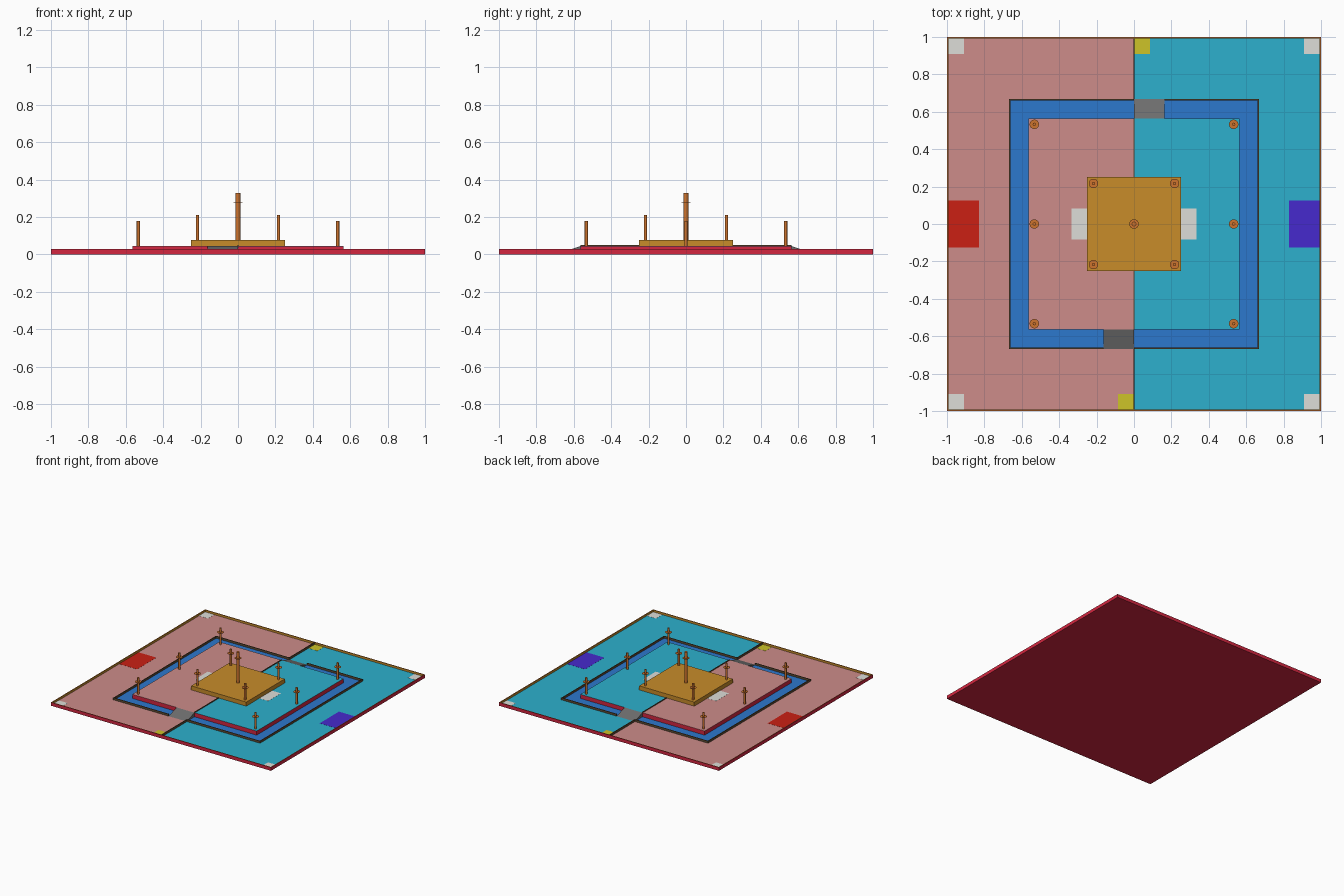
import bpy, bmesh, math

if "Cube" in bpy.data.objects:
    bpy.data.objects.remove(bpy.data.objects["Cube"])


def mat(name, r, g, b):
    lin = [(c / 255 / 12.92) if c < 11 else ((c / 255 + 0.055) / 1.055) ** 2.4 for c in (r, g, b)]
    m = bpy.data.materials.new(name)
    m.diffuse_color = (*lin, 1)
    m.use_nodes = True
    m.node_tree.nodes["Principled BSDF"].inputs["Base Color"].default_value = m.diffuse_color
    return m


CRIMSON = mat("crimson", 212, 38, 64)
PINK = mat("pink", 205, 140, 138)
CYAN = mat("cyan", 45, 176, 205)
BLUE = mat("moat_blue", 44, 120, 205)
GOLD = mat("gold", 200, 140, 42)
BROWN = mat("dark_brown", 95, 75, 50)
ORANGE = mat("orange", 205, 115, 45)
GREY = mat("ramp_grey", 110, 110, 110)
WHITE = mat("white", 222, 222, 216)
YELLOW = mat("yellow", 205, 195, 40)
RED = mat("red", 203, 32, 20)
PURPLE = mat("purple", 70, 42, 205)


def finish(bm, name, m):
    bmesh.ops.recalc_face_normals(bm, faces=bm.faces)
    me = bpy.data.meshes.new(name)
    bm.to_mesh(me)
    bm.free()
    me.materials.append(m)
    ob = bpy.data.objects.new(name, me)
    bpy.context.collection.objects.link(ob)
    return ob


def add_box(bm, x0, x1, y0, y1, z0, z1):
    vs = bmesh.ops.create_cube(bm, size=1)["verts"]
    for v in vs:
        v.co = (x1 if v.co.x > 0 else x0, y1 if v.co.y > 0 else y0, z1 if v.co.z > 0 else z0)


def boxes(name, m, *dims):
    bm = bmesh.new()
    for d in dims:
        add_box(bm, *d)
    return finish(bm, name, m)


def frame(name, m, o, i, z0, z1):
    return boxes(name, m, (-o, o, i, o, z0, z1), (-o, o, -o, -i, z0, z1),
                 (-o, -i, -i, i, z0, z1), (i, o, -i, i, z0, z1))


FLOOR, FENCE, INNER, CENTRE = 0.0105, 0.0275, 0.044, 0.0775
MO, MI, T = 0.667, 0.565, 0.006   # moat outer, moat inner, fence thickness
RW = 0.163                        # ramp width
E = 0.0008                        # painted layer thickness

# Base slab and perimeter fence
boxes("base_slab", CRIMSON, (-1, 1, -1, 1, 0, FLOOR - E))
frame("fence_outer_skin", CRIMSON, 1, 0.998, FLOOR - E, FENCE)
frame("perimeter_fence", GOLD, 0.998, 0.993, FLOOR - E, FENCE)

# Two-coloured outer floor, left and right
for s, m, n in ((-1, PINK, "left"), (1, CYAN, "right")):
    def half(a, b, y0, y1, z0, z1):
        return (min(s * a, s * b), max(s * a, s * b), y0, y1, z0, z1)
    z = (FLOOR - E, FLOOR)
    boxes(n + "_outer_floor", m, half(MO, 0.993, -0.993, 0.993, *z),
          half(0, MO, MO, 0.993, *z), half(0, MO, -0.993, -MO, *z))
    # Raised inner floor
    boxes(n + "_inner_floor", m, half(0, MI, -MI, MI, INNER - E, INNER))
    # Start zone and white patches beside the central platform
    boxes(n + "_start_zone", RED if s < 0 else PURPLE,
          half(0.83, 0.993, -0.125, 0.125, FLOOR, FLOOR + E))
    boxes(n + "_inner_patch", WHITE, half(0.25, 0.333, -0.083, 0.083, INNER, INNER + E))
    boxes(n + "_corner_patches", WHITE,
          half(0.91, 0.993, 0.91, 0.993, FLOOR, FLOOR + E),
          half(0.91, 0.993, -0.993, -0.91, FLOOR, FLOOR + E))

# Moat and the raised inner platform
frame("moat", BLUE, MO, MI, FLOOR - E, FLOOR)
boxes("inner_platform", CRIMSON, (-MI, MI, -MI, MI, FLOOR - E, INNER - E))
boxes("central_platform", GOLD, (-0.25, 0.25, -0.25, 0.25, INNER, CENTRE))

# Moat fence with a gap at each ramp
z = (FLOOR, FENCE)
boxes("moat_fence", BROWN,
      (-MO, -MO + T, -MO, MO, *z), (MO - T, MO, -MO, MO, *z),
      (-MO + T, 0, MO - T, MO, *z), (RW, MO - T, MO - T, MO, *z),
      (-MO + T, -RW, -MO, -MO + T, *z), (0, MO - T, -MO, -MO + T, *z))

# Centre-line dividers
boxes("outer_dividers", BROWN, (-T / 2, T / 2, MO, 0.993, *z), (-T / 2, T / 2, -0.993, -MO, *z))
z = (INNER, 0.05)
boxes("inner_dividers", BROWN, (-T / 2, T / 2, 0.25, MI, *z), (-T / 2, T / 2, -MI, -0.25, *z))

# Ramps and yellow patches, rotated copies front and back
for s, n in ((1, "back"), (-1, "front")):
    bm = bmesh.new()
    prof = ((MI, FLOOR), (MO, FLOOR), (MI, INNER))
    f = bm.faces.new([bm.verts.new((0, s * y, h)) for y, h in prof])
    g = bmesh.ops.extrude_face_region(bm, geom=[f])["geom"]
    bmesh.ops.translate(bm, verts=[v for v in g if isinstance(v, bmesh.types.BMVert)],
                        vec=(s * RW, 0, 0))
    finish(bm, n + "_ramp", GREY)
    x = sorted((0, s * 0.085))
    y = sorted((s * 0.91, s * 0.993))
    boxes(n + "_yellow_patch", YELLOW, (*x, *y, FLOOR, FLOOR + E))


# Poles, each with a thin disc near its top
def pole(name, x, y, z0, z1, r, drop):
    bm = bmesh.new()
    for rad, a, b in ((r, z0, z1), (0.025, z1 - drop - 0.001, z1 - drop + 0.001)):
        vs = bmesh.ops.create_cone(bm, cap_ends=True, segments=32, radius1=rad,
                                   radius2=rad, depth=b - a)["verts"]
        bmesh.ops.translate(bm, verts=vs, vec=(x, y, (a + b) / 2))
    ob = finish(bm, name, ORANGE)
    bpy.ops.object.select_all(action='DESELECT')
    ob.select_set(True)
    bpy.context.view_layer.objects.active = ob
    bpy.ops.object.shade_smooth_by_angle(angle=math.radians(35))


for sx in (-1, 1):
    for sy in (-1, 0, 1):
        pole("outer_pole", sx * 0.533, sy * 0.533, INNER, 0.178, 0.0085, 0.034)
    for sy in (-1, 1):
        pole("platform_pole", sx * 0.217, sy * 0.217, CENTRE, 0.21, 0.0085, 0.034)
pole("centre_pole", 0, 0, CENTRE, 0.328, 0.0125, 0.05)
